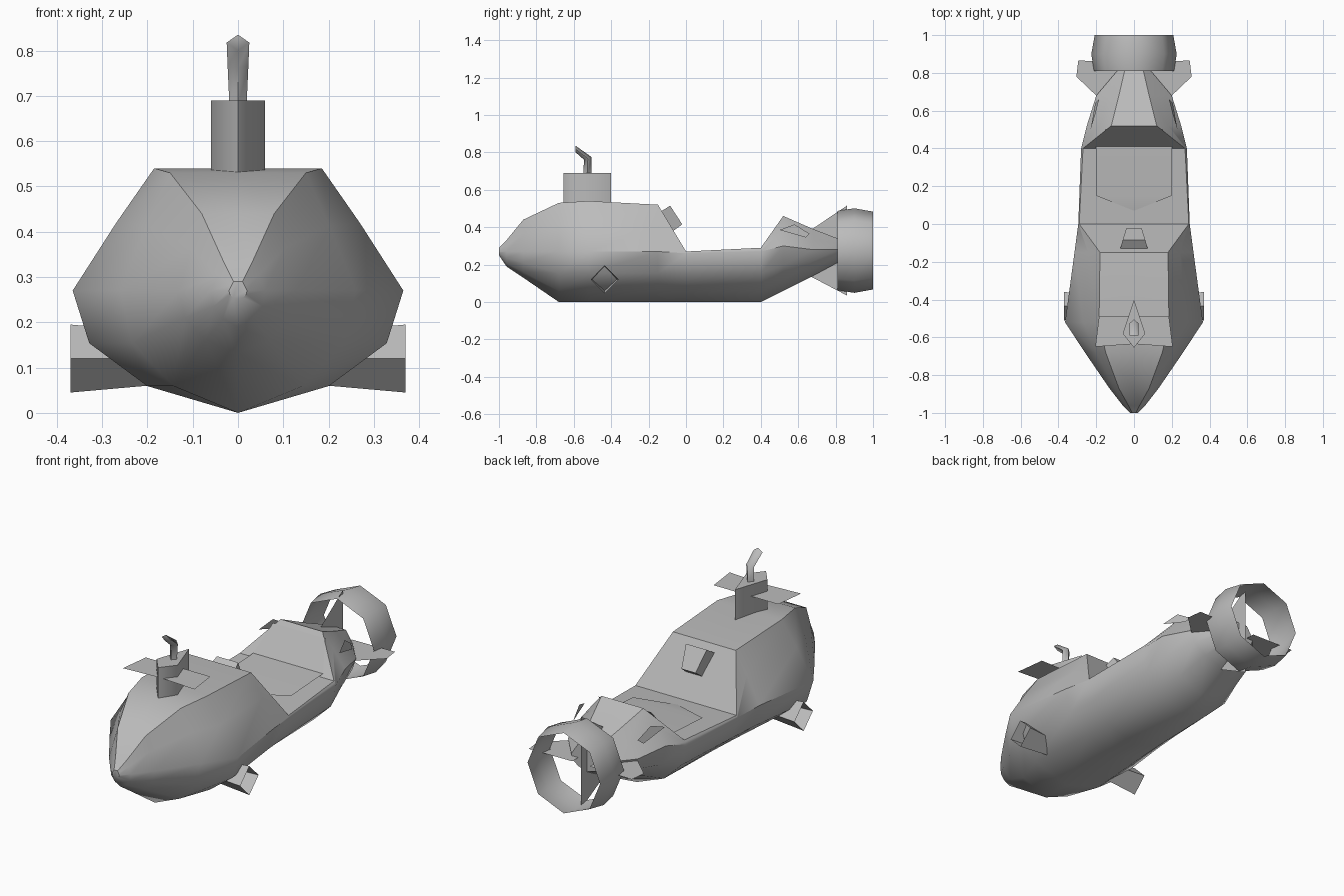
import bpy
from math import cos, sin, tau, radians

cube = bpy.data.objects.get("Cube")
if cube:
    bpy.data.objects.remove(cube, do_unlink=True)

grey = bpy.data.materials.new("plain_grey")
grey.use_nodes = True
paint = (0.5, 0.5, 0.5, 1)
grey.diffuse_color = paint
grey.node_tree.nodes["Principled BSDF"].inputs["Base Color"].default_value = paint


def build(name, verts, faces, angle=40):
    mesh = bpy.data.meshes.new(name)
    mesh.from_pydata(verts, [], faces)
    mesh.materials.append(grey)
    obj = bpy.data.objects.new(name, mesh)
    bpy.context.collection.objects.link(obj)
    bpy.ops.object.select_all(action="DESELECT")
    bpy.context.view_layer.objects.active = obj
    obj.select_set(True)
    bpy.ops.object.mode_set(mode="EDIT")
    bpy.ops.mesh.select_all(action="SELECT")
    bpy.ops.mesh.normals_make_consistent(inside=False)
    bpy.ops.object.mode_set(mode="OBJECT")
    bpy.ops.object.shade_smooth_by_angle(angle=radians(angle))
    return obj


def loft(name, rings, start=True, end=True, angle=40):
    """Join equal closed rings into a skin, with optional end caps."""
    n = len(rings[0])
    verts = [p for ring in rings for p in ring]
    faces = []
    for r in range(len(rings) - 1):
        for i in range(n):
            j = (i + 1) % n
            faces.append((r * n + i, r * n + j, r * n + n + j, r * n + n + i))
    if start:
        faces.append(tuple(range(n)))
    if end:
        faces.append(tuple(range(len(verts) - n, len(verts))))
    return build(name, verts, faces, angle)


def sheet(name, points):
    return build(name, points, [tuple(range(len(points)))])


def mix(a, b, t):
    return a + (b - a) * t


def hull_section(y, keel, wide, mid, top_wide, top):
    half = [(wide * 0.55, mix(keel, mid, 0.22)), (wide * 0.9, mix(keel, mid, 0.57)),
            (wide, mid), (mix(wide, top_wide, 0.53), mix(mid, top, 0.55)),
            (top_wide, top)]
    loop = [(0, keel)] + half + [(0, top)] + [(-x, z) for x, z in reversed(half)]
    return [(x, y, z) for x, z in loop]


# Hull: y, keel height, half width, height of widest point, deck half width, deck height
stations = [
    (-1, 0.25, 0.02, 0.27, 0.01, 0.29),
    (-0.96, 0.19, 0.06, 0.27, 0.03, 0.33),
    (-0.87, 0.13, 0.13, 0.27, 0.08, 0.44),
    (-0.68, 0, 0.26, 0.27, 0.15, 0.53),
    (-0.52, 0, 0.365, 0.27, 0.185, 0.54),
    (-0.15, 0, 0.315, 0.27, 0.18, 0.52),
    (0, 0, 0.295, 0.26, 0.29, 0.27),
    (0.4, 0, 0.28, 0.27, 0.27, 0.29),
    (0.52, 0.06, 0.25, 0.3, 0.12, 0.46),
    (0.68, 0.14, 0.2, 0.28, 0.08, 0.39),
    (0.81, 0.21, 0.09, 0.28, 0.05, 0.34),
]
loft("hull", [hull_section(*s) for s in stations])

# Seat panel in the open cockpit: lip, cushion and back
seat = [(0, 0.07, 0.275), (0.2, 0.15, 0.29), (0.2, 0.41, 0.305), (0.15, 0.5, 0.44),
        (-0.15, 0.5, 0.44), (-0.2, 0.41, 0.305), (-0.2, 0.15, 0.29)]
build("seat_panel", seat, [(0, 1, 6), (1, 2, 5, 6), (2, 3, 4, 5)], 30)

# Instrument box on the sloping cockpit wall
loft("instrument_box", [
    [(s * w, y, z) for s, w, y, z in
     ((-1, 0.075, -0.14, 0.48), (1, 0.075, -0.14, 0.48),
      (1, 0.045, -0.075, 0.375), (-1, 0.045, -0.075, 0.375))],
    [(s * w, y, z) for s, w, y, z in
     ((-1, 0.06, -0.085, 0.515), (1, 0.06, -0.085, 0.515),
      (1, 0.04, -0.02, 0.415), (-1, 0.04, -0.02, 0.415))]])

# Conning tower with its diving planes
kite = [(0, -0.655), (0.06, -0.58), (0, -0.4), (-0.06, -0.58)]
loft("conning_tower", [[(x, y, z) for x, y in kite] for z in (0.53, 0.69)], angle=70)
sheet("diving_planes", [(0, -0.635, 0.63), (0.205, -0.65, 0.63), (0.185, -0.49, 0.63),
                        (-0.185, -0.49, 0.63), (-0.205, -0.65, 0.63)])


# Periscope: a diamond tube bent forward
def diamond(front, back, wide):
    y, z = mix(front[0], back[0], 0.5), mix(front[1], back[1], 0.5)
    return [(0, *front), (wide, y, z), (0, *back), (-wide, y, z)]


loft("periscope", [diamond((-0.55, 0.68), (-0.505, 0.68), 0.019),
                   diamond((-0.545, 0.76), (-0.505, 0.775), 0.023),
                   diamond((-0.59, 0.8), (-0.59, 0.835), 0.025)], angle=70)

for side, label in ((1, "left"), (-1, "right")):
    # Open side thruster duct
    rings = [[(side * x, -0.435 + r * cos(tau * i / 4), 0.12 + r * sin(tau * i / 4))
              for i in range(4)] for x, r in ((0.2, 0.06), (0.37, 0.075))]
    loft(label + "_thruster", rings, False, False, 30)
    # Small trim plate lying on the rear shoulder
    sheet(label + "_trim_plate", [(side * x, y, z) for x, y, z in
          ((0.23, 0.5, 0.385), (0.205, 0.58, 0.415), (0.185, 0.66, 0.365),
           (0.205, 0.64, 0.345))])
    # Horizontal tail fin
    sheet(label + "_tail_fin", [(side * x, y, 0.27) for x, y in
          ((0.05, 0.68), (0.2, 0.68), (0.305, 0.78), (0.295, 0.865), (0.05, 0.86))])

# Vertical tail fins
for label, root, tip in (("upper", 0.38, 0.515), ("lower", 0.14, 0.035)):
    sheet(label + "_tail_fin", [(0, 0.66, root), (0, 0.86, tip), (0, 0.86, 0.275),
                                (0, 0.7, 0.275)])

# Eight-sided propeller shroud, open at both ends
shroud = [[(r * cos(tau * i / 8), y, 0.275 + r * sin(tau * i / 8)) for i in range(8)]
          for y, r in ((0.81, 0.212), (0.9, 0.226), (1, 0.208))]
loft("propeller_shroud", shroud, False, False, 50)
